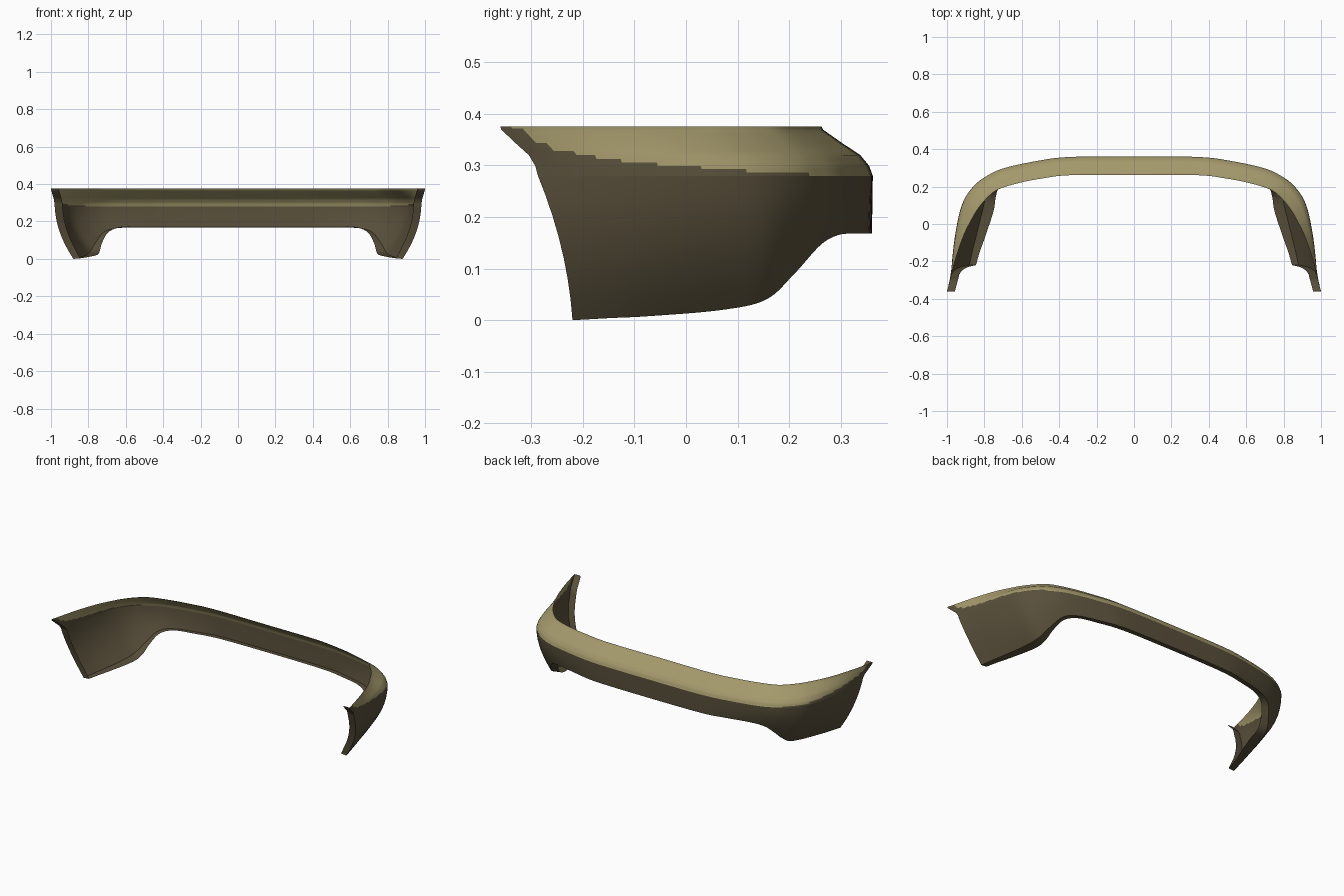
import bpy
import bmesh
from mathutils import Vector

cube = bpy.data.objects.get("Cube")
if cube:
    bpy.data.objects.remove(cube)

TOP_Z, CREASE_Z = 0.375, 0.28
STEPS = 8          # smooth columns between neighbouring control stations
SUB = 3            # rows between neighbouring shoulder points
END_LIP = 0.042    # width of the return flange at the open end

# Rails for the left half, running from the middle round the corner to the tip
top_rail = [(0, .262), (.34, .261), (.5, .242), (.62, .218), (.73, .183), (.79, .135),
            (.835, .08), (.865, .03), (.91, -.06), (.955, -.19), (1, -.36)]
crease_rail = [(0, .362), (.35, .358), (.53, .335), (.7, .297), (.79, .255), (.85, .21),
               (.9, .145), (.93, .07), (.953, -.04), (.968, -.15), (.98, -.287)]
bottom_rail = [(0, .36, .168), (.35, .355, .168), (.5, .33, .168), (.64, .295, .165),
               (.715, .26, .145), (.76, .21, .09), (.79, .155, .04), (.81, .07, .02),
               (.845, -.07, .008), (.865, -.15, .004), (.88, -.22, 0)]
flange_rail = [(0, .33, .17), (.34, .325, .17), (.5, .3, .17), (.62, .268, .17),
               (.69, .235, .145), (.725, .19, .09), (.74, .14, .04), (.752, .065, .022),
               (.8, -.08, .01), (.825, -.15, .006), (.845, -.22, .003)]

# Shoulder shape: how far across and how far down from top rail to crease
shoulder = [(0, 0), (.03, .06), (.4, .33), (.76, .58), (.93, .8), (1, 1)]
crease_row = SUB * (len(shoulder) - 1)


def smooth_rail(points, z=None):
    """Resample a rail as a smooth spline, symmetric about the middle."""
    pts = [Vector((p[0], p[1], p[2] if z is None else z)) for p in points]
    mirrored = Vector((-pts[1].x, pts[1].y, pts[1].z))
    pts = [mirrored] + pts + [2 * pts[-1] - pts[-2]]
    result = []
    for a, b, c, d in zip(pts, pts[1:], pts[2:], pts[3:]):
        for step in range(STEPS):
            t = step / STEPS
            result.append(b + (c - a) * t / 2
                          + (a - 2.5 * b + 2 * c - d / 2) * t ** 2
                          + (3 * b - a - 3 * c + d) * t ** 3 / 2)
    result.append(pts[-2])
    return result


def section(top, crease, bottom, flange):
    """Cross-section: sloped shoulder, bowed wall, inward bottom flange."""
    points = []
    for start, end in zip(shoulder, shoulder[1:]):
        for i in range(SUB):
            across, down = Vector(start).lerp(Vector(end), i / SUB)
            p = top.lerp(crease, across)
            p.z = top.z + (crease.z - top.z) * down
            points.append(p)
    rows = 7
    tuck = crease - bottom
    for i in range(rows + 1):
        t = i / rows
        bow = 4 * t * (1 - t)
        p = crease.lerp(bottom, t)
        p += Vector((tuck.x * .22, abs(tuck.y) * .18, 0)) * bow
        points.append(p)
    points.append(flange)
    return points


def paint_edge(y):
    """Height of the lower edge of the light band, rising towards the tip."""
    run = max(0, (.36 - y) / .69)
    return CREASE_Z + .05 * run ** 1.6 + .045 * run ** 12


def make_material(name, color):
    mat = bpy.data.materials.new(name)
    mat.use_nodes = True
    mat.diffuse_color = color
    mat.node_tree.nodes["Principled BSDF"].inputs["Base Color"].default_value = color
    return mat


rails = (smooth_rail(top_rail, TOP_Z), smooth_rail(crease_rail, CREASE_Z),
         smooth_rail(bottom_rail), smooth_rail(flange_rail))
sections = [section(*column) for column in zip(*rails)]

# Bumper shell
bm = bmesh.new()
grid = [[bm.verts.new(p) for p in column] for column in sections]
for left, right in zip(grid, grid[1:]):
    for i in range(len(left) - 1):
        bm.faces.new((left[i], right[i], right[i + 1], left[i + 1]))

# Return flange along the open end
tip = grid[-1][:-1]
inner = [bm.verts.new(v.co - Vector((END_LIP, 0, 0))) for v in tip[:-1]]
inner.append(grid[-1][-1])
for i in range(len(tip) - 1):
    bm.faces.new((tip[i], inner[i], inner[i + 1], tip[i + 1]))
bmesh.ops.recalc_face_normals(bm, faces=bm.faces)
bm.faces.ensure_lookup_table()
if bm.faces[crease_row].normal.y < 0:
    bmesh.ops.reverse_faces(bm, faces=bm.faces)

# Light shoulder band above, dark wall and flanges below
for face in bm.faces:
    center = face.calc_center_median()
    face.material_index = 0 if center.z > paint_edge(center.y) else 1

# Hard crease between shoulder and wall
for left, right in zip(grid, grid[1:]):
    bm.edges.get((left[crease_row], right[crease_row])).smooth = False

mesh = bpy.data.meshes.new("bumper_shell")
bm.to_mesh(mesh)
bm.free()
bumper = bpy.data.objects.new("bumper_shell", mesh)
bpy.context.collection.objects.link(bumper)
mesh.materials.append(make_material("olive_tan", (.37, .318, .15, 1)))
mesh.materials.append(make_material("dark_olive_brown", (.1, .08, .044, 1)))

# Mirror to the right half and shade
mirror = bumper.modifiers.new("mirror", "MIRROR")
mirror.use_clip = True
bpy.ops.object.select_all(action="DESELECT")
bumper.select_set(True)
bpy.context.view_layer.objects.active = bumper
bpy.ops.object.modifier_apply(modifier=mirror.name)
bpy.ops.object.shade_smooth_by_angle(angle=.6, keep_sharp_edges=True)
